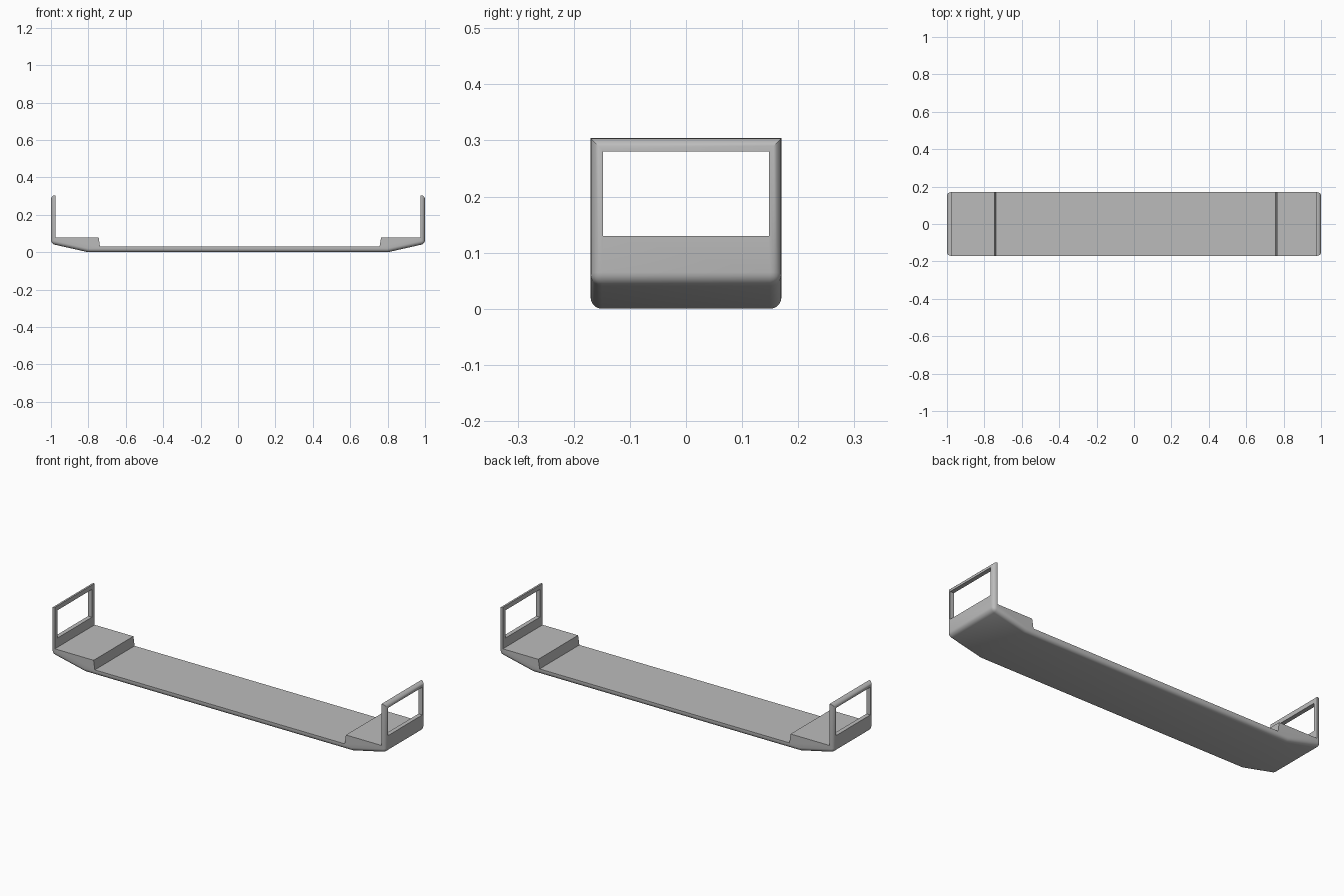
import bpy, bmesh

if "Cube" in bpy.data.objects:
    bpy.data.objects.remove(bpy.data.objects["Cube"])

HALF_Y = 0.17

grey = bpy.data.materials.new("plain grey")
grey.diffuse_color = (0.5, 0.5, 0.5, 1)
grey.use_nodes = True
grey.node_tree.nodes["Principled BSDF"].inputs["Base Color"].default_value = grey.diffuse_color

# Side profile: sloped underside, thin floor, raised end blocks, upright end walls
profile = [(-0.80, 0), (0.80, 0), (1.0, 0.045), (1.0, 0.304), (0.977, 0.304),
           (0.977, 0.08), (0.765, 0.08), (0.757, 0.03), (-0.738, 0.03),
           (-0.745, 0.08), (-0.977, 0.08), (-0.977, 0.304), (-1.0, 0.304), (-1.0, 0.045)]

bm = bmesh.new()
face = bm.faces.new([bm.verts.new((x, -HALF_Y, z)) for x, z in profile])
ext = bmesh.ops.extrude_face_region(bm, geom=[face])
bmesh.ops.translate(bm, vec=(0, 2 * HALF_Y, 0),
                    verts=[v for v in ext["geom"] if isinstance(v, bmesh.types.BMVert)])
bmesh.ops.recalc_face_normals(bm, faces=bm.faces)


def is_outer(v):
    return abs(v.co.x) > 0.99 or v.co.z < 0.001


# Round the underside rim, the outer wall corners and the outer top edges
rounded = []
for e in bm.edges:
    a, b = e.verts
    across = abs(a.co.y - b.co.y) > 0.1
    if is_outer(a) and is_outer(b) and not (across and a.co.z < 0.001):
        rounded.append(e)
bmesh.ops.bevel(bm, geom=rounded, offset=0.02, offset_type='OFFSET', segments=5,
                profile=0.5, affect='EDGES', clamp_overlap=True)
mesh = bpy.data.meshes.new("flat_container_base")
bm.to_mesh(mesh)
bm.free()
base = bpy.data.objects.new("flat_container_base", mesh)
bpy.context.collection.objects.link(base)
mesh.materials.append(grey)

# Rectangular opening through each end wall
for name, x in (("left", -1), ("right", 1)):
    bpy.ops.mesh.primitive_cube_add(size=1, location=(x, 0, 0.205))
    cutter = bpy.context.object
    cutter.name = name + "_window_cutter"
    cutter.scale = (0.2, 0.295, 0.15)
    cutter.data.materials.append(grey)
    cutter.hide_render = True
    cutter.display_type = 'WIRE'
    mod = base.modifiers.new(name + "_window", 'BOOLEAN')
    mod.operation = 'DIFFERENCE'
    mod.solver = 'EXACT'
    mod.object = cutter

# Apply the cuts and remove the cutters
bpy.ops.object.select_all(action='DESELECT')
base.select_set(True)
bpy.context.view_layer.objects.active = base
for mod in list(base.modifiers):
    cutter = mod.object
    bpy.ops.object.modifier_apply(modifier=mod.name)
    bpy.data.objects.remove(cutter)
bpy.ops.object.shade_smooth_by_angle(angle=0.6)
